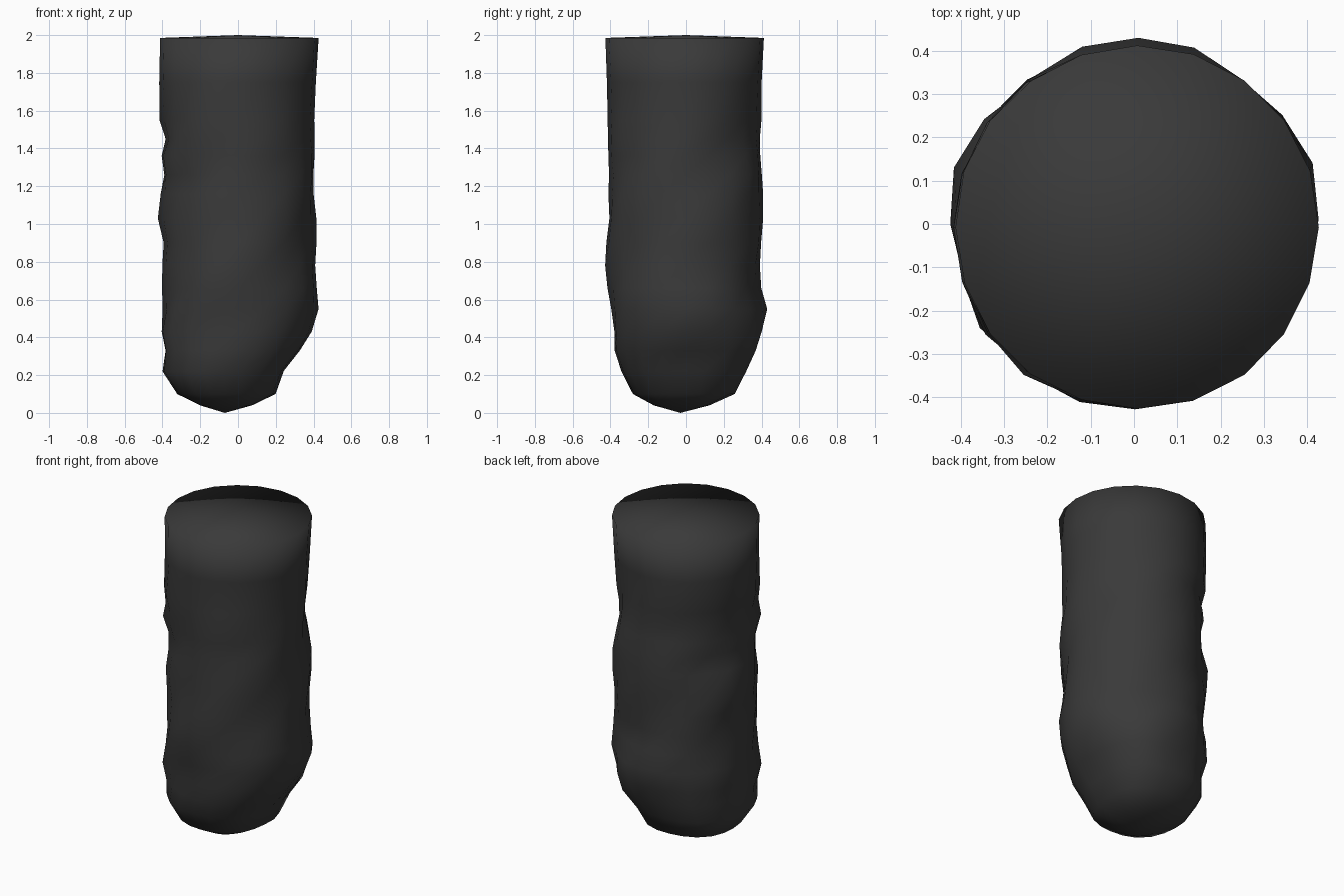
import bpy, bmesh, math

if "Cube" in bpy.data.objects:
    bpy.data.objects.remove(bpy.data.objects["Cube"])

SIDES = 20
# cross-sections: z, x min, x max, y min, y max
RINGS = [
    (0.04, -0.20, 0.07, -0.17, 0.12),
    (0.10, -0.32, 0.19, -0.28, 0.25),
    (0.22, -0.395, 0.235, -0.34, 0.31),
    (0.33, -0.38, 0.32, -0.375, 0.355),
    (0.43, -0.405, 0.38, -0.38, 0.39),
    (0.55, -0.40, 0.42, -0.40, 0.42),
    (0.66, -0.40, 0.415, -0.415, 0.395),
    (0.78, -0.40, 0.405, -0.42, 0.395),
    (0.90, -0.395, 0.41, -0.415, 0.40),
    (1.03, -0.42, 0.415, -0.405, 0.405),
    (1.16, -0.40, 0.405, -0.41, 0.405),
    (1.26, -0.385, 0.40, -0.405, 0.40),
    (1.36, -0.405, 0.40, -0.41, 0.39),
    (1.45, -0.385, 0.40, -0.415, 0.385),
    (1.55, -0.415, 0.40, -0.415, 0.395),
    (1.75, -0.415, 0.41, -0.415, 0.40),
    (1.985, -0.41, 0.425, -0.425, 0.41),
]


def fold(a, z):
    """Diagonal creases, fading at the top and the foot, gone on the x and y axes."""
    fade = min(1.0, z / 0.4) * max(0.1, min(1.0, (1.9 - z) / 0.6))
    side = 0.35 + 0.65 * abs(math.sin(2 * a))
    return fade * side * (0.025 * math.sin(3 * a - 7 * z) + 0.026 * math.sin(5 * a - 13 * z + 1))


def corner(a, z):
    """The foot is fuller on its diagonals, most of all at the back right."""
    fade = max(0.0, min(1.0, (0.6 - z) / 0.3))
    back_right = max(0.0, math.cos(a - math.pi / 4)) ** 4
    return fade * (0.06 * math.sin(2 * a) ** 2 + 0.09 * back_right)


# wrinkled bag body: rings joined from the rounded foot to the flat top
bm = bmesh.new()
loops = []
for z, x0, x1, y0, y1 in RINGS:
    cx, cy = (x0 + x1) / 2, (y0 + y1) / 2
    rx, ry = (x1 - x0) / 2, (y1 - y0) / 2
    ring = []
    for i in range(SIDES):
        a = math.tau * i / SIDES
        k = 1.005 + fold(a, z) + corner(a, z)
        ring.append(bm.verts.new((cx + rx * k * math.cos(a), cy + ry * k * math.sin(a), z)))
    loops.append(ring)

for low, high in zip(loops, loops[1:]):
    for i in range(SIDES):
        j = (i + 1) % SIDES
        bm.faces.new((low[i], low[j], high[j], high[i]))

# pointed foot and slightly domed top
foot = bm.verts.new((-0.07, -0.03, 0))
top = bm.verts.new((0, 0, 2.0))
for i in range(SIDES):
    j = (i + 1) % SIDES
    bm.faces.new((foot, loops[0][j], loops[0][i]))
    bm.faces.new((top, loops[-1][i], loops[-1][j]))
for f in bm.faces:
    f.smooth = True
bmesh.ops.recalc_face_normals(bm, faces=bm.faces)

mesh = bpy.data.meshes.new("bag_body")
bm.to_mesh(mesh)
bm.free()
bag = bpy.data.objects.new("bag_body", mesh)
bpy.context.collection.objects.link(bag)

# dark cloth
mat = bpy.data.materials.new("dark_cloth")
mat.diffuse_color = (0.042, 0.042, 0.042, 1)
mat.use_nodes = True
mat.node_tree.nodes["Principled BSDF"].inputs["Base Color"].default_value = mat.diffuse_color
mesh.materials.append(mat)
